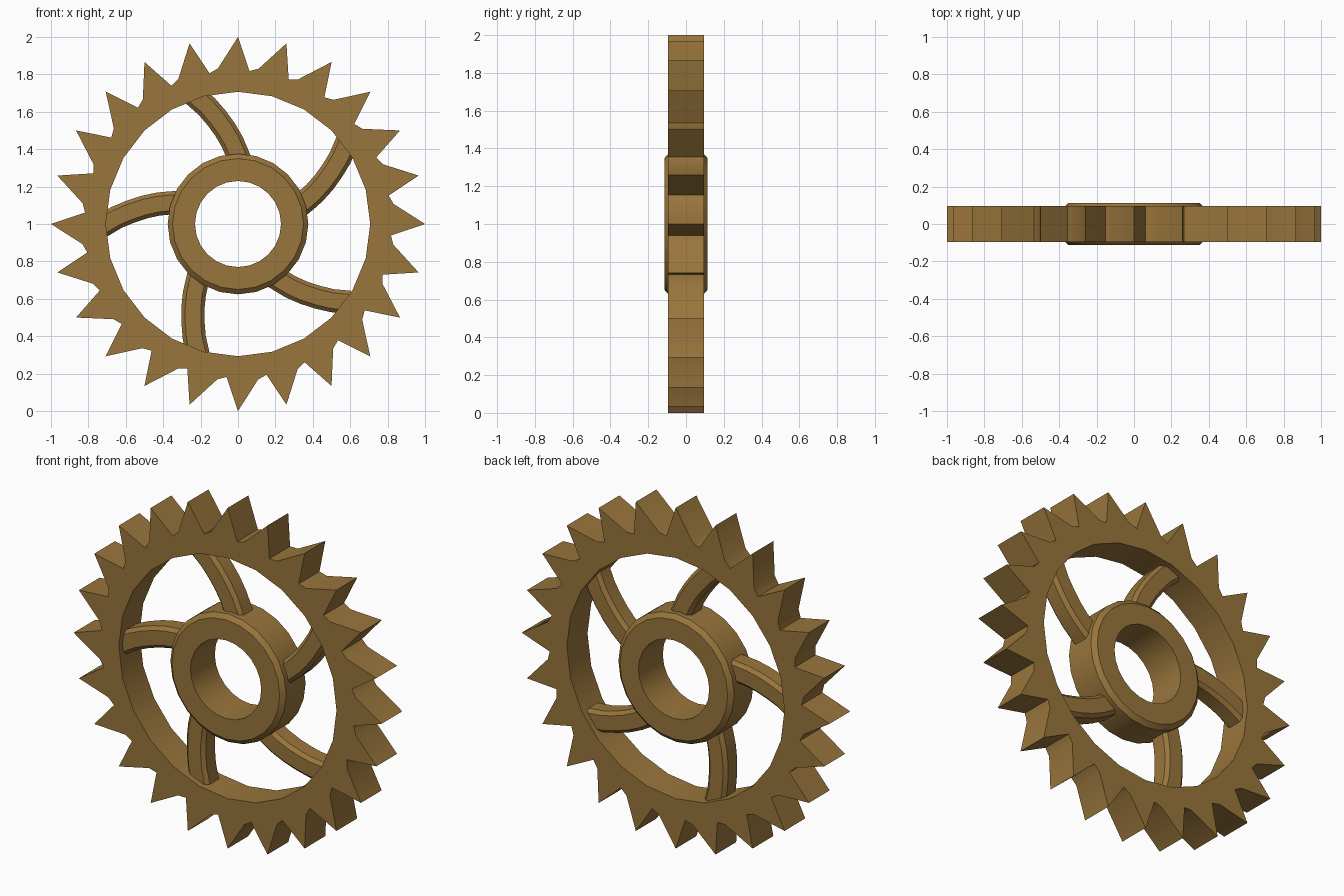
import bpy, bmesh, math
from mathutils import Vector

cube = bpy.data.objects.get("Cube")
if cube:
    bpy.data.objects.remove(cube)

TEETH = 24
STEP = 360 / TEETH
HALF = 0.096          # half thickness of the toothed rim

bronze = bpy.data.materials.new("bronze brown")
bronze.use_nodes = True
colour = (0.32, 0.18, 0.045, 1)
bronze.diffuse_color = colour
bronze.node_tree.nodes["Principled BSDF"].inputs["Base Color"].default_value = colour


def polar(radius, degrees, y=0.0):
    """Point on the wheel; angle runs clockwise from the top, seen from the front."""
    a = math.radians(degrees)
    return Vector((radius * math.sin(a), y, 1 + radius * math.cos(a)))


def finish(name, bm):
    bmesh.ops.remove_doubles(bm, verts=bm.verts, dist=1e-5)
    bmesh.ops.recalc_face_normals(bm, faces=bm.faces)
    mesh = bpy.data.meshes.new(name)
    bm.to_mesh(mesh)
    bm.free()
    mesh.materials.append(bronze)
    obj = bpy.data.objects.new(name, mesh)
    bpy.context.collection.objects.link(obj)
    bpy.ops.object.select_all(action='DESELECT')
    obj.select_set(True)
    bpy.context.view_layer.objects.active = obj
    bpy.ops.object.shade_smooth_by_angle(angle=math.radians(30))
    return obj


def bridge(bm, loops, closed):
    """Join successive vertex loops with quads."""
    count = len(loops)
    for i in range(count if closed else count - 1):
        a, b = loops[i], loops[(i + 1) % count]
        n = len(a)
        for j in range(n):
            bm.faces.new((a[j], a[(j + 1) % n], b[(j + 1) % n], b[j]))


# Toothed rim: one hooked tooth sector repeated around, then thickened
bm = bmesh.new()
for i in range(TEETH):
    a = i * STEP
    sector = [(0.707, a), (1.0, a), (0.82, a + 4.3), (0.838, a + 7.6),
              (1.0, a + STEP), (0.707, a + STEP)]
    bm.faces.new([bm.verts.new(polar(r, d, -HALF)) for r, d in sector])
bmesh.ops.remove_doubles(bm, verts=bm.verts, dist=1e-5)
result = bmesh.ops.extrude_face_region(bm, geom=bm.faces[:], use_keep_orig=True)
moved = [v for v in result["geom"] if isinstance(v, bmesh.types.BMVert)]
bmesh.ops.translate(bm, verts=moved, vec=(0, 2 * HALF, 0))
# Drop the internal walls between sectors, if any
inner = [f for f in bm.faces if all(len(e.link_faces) > 2 for e in f.edges)]
bmesh.ops.delete(bm, geom=inner, context='FACES')
finish("toothed_rim", bm)

# Hub: chamfered collar with a round bore
bm = bmesh.new()
section = [(0.23, -0.113), (0.35, -0.113), (0.376, -0.09),
           (0.376, 0.09), (0.35, 0.113), (0.23, 0.113)]
bridge(bm, [[bm.verts.new(polar(r, i * STEP, y)) for r, y in section]
            for i in range(TEETH)], True)
finish("hub", bm)

# Curved spokes: chamfered bar swept along a bent path
path = [(0.33, 2.5), (0.38, -0.8), (0.44, -4.0), (0.51, -7.8),
        (0.58, -11.5), (0.65, -14.9), (0.73, -19.0)]
W, D, C = 0.062, 0.062, 0.02   # half width, half depth, chamfer
bar = [(W, D - C), (W - C, D), (C - W, D), (-W, D - C),
       (-W, C - D), (C - W, -D), (W - C, -D), (W, C - D)]
for s in range(5):
    points = [polar(r, d + s * 72) for r, d in path]
    bm = bmesh.new()
    loops = []
    for i, p in enumerate(points):
        along = points[min(i + 1, len(points) - 1)] - points[max(i - 1, 0)]
        side = along.cross(Vector((0, 1, 0))).normalized()
        loops.append([bm.verts.new(p + side * w + Vector((0, d, 0))) for w, d in bar])
    bridge(bm, loops, False)
    bm.faces.new(loops[0])
    bm.faces.new(loops[-1])
    finish(f"spoke_{s + 1}", bm)
